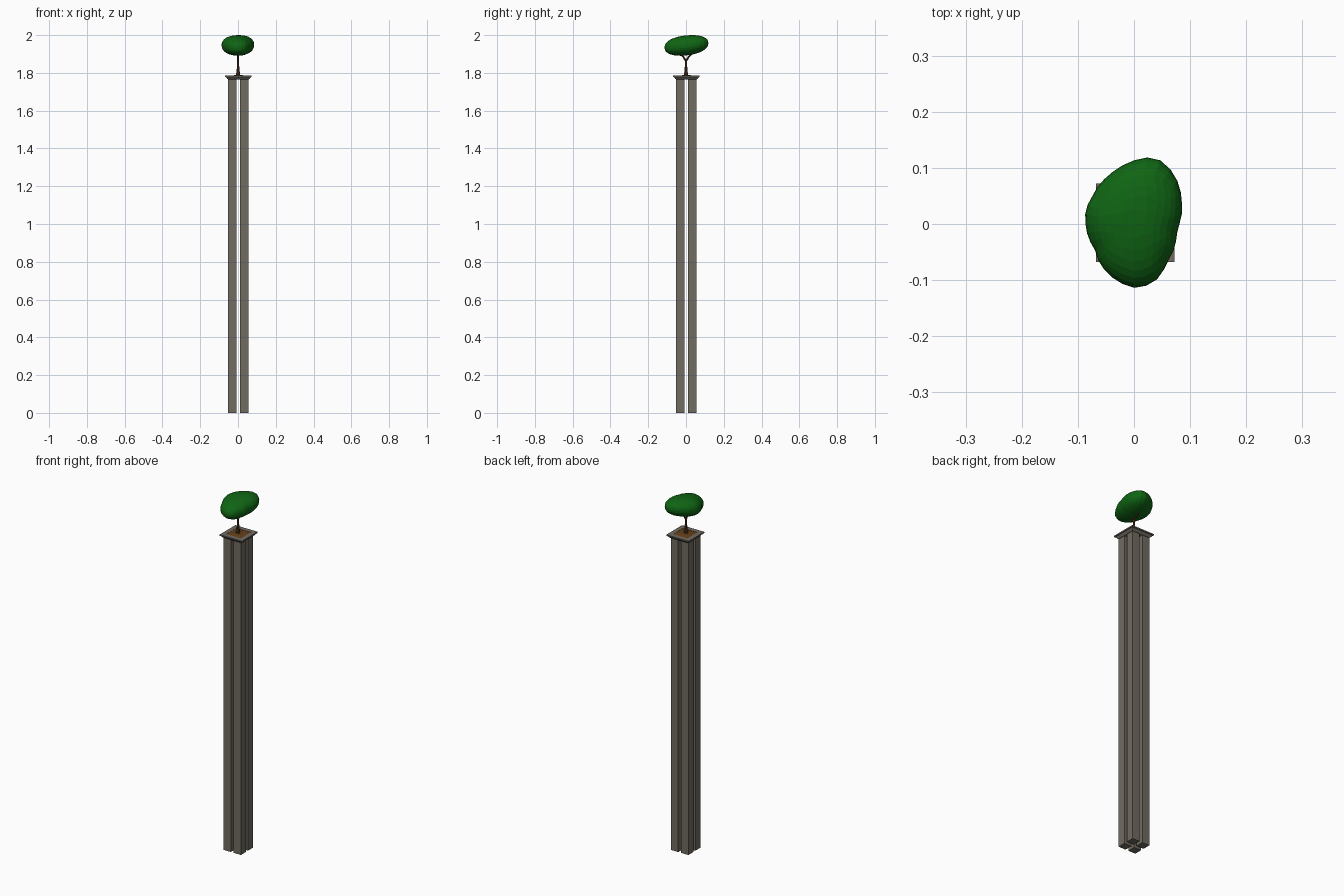
import bpy, bmesh, math
from mathutils import Vector

if "Cube" in bpy.data.objects:
    bpy.data.objects.remove(bpy.data.objects["Cube"])


def material(name, rgb):
    m = bpy.data.materials.new(name)
    m.diffuse_color = (*rgb, 1)
    m.use_nodes = True
    m.node_tree.nodes["Principled BSDF"].inputs["Base Color"].default_value = m.diffuse_color
    return m


STONE = material("stone", (0.165, 0.145, 0.12))
SOIL = material("soil brown", (0.13, 0.05, 0.01))
BARK = material("bark brown", (0.085, 0.035, 0.012))
LEAF = material("leaf green", (0.005, 0.13, 0.007))
C = 0.0025  # the stonework sits slightly off the origin


def make(name, bm, mat):
    bmesh.ops.recalc_face_normals(bm, faces=bm.faces)
    me = bpy.data.meshes.new(name)
    bm.to_mesh(me)
    bm.free()
    me.materials.append(mat)
    ob = bpy.data.objects.new(name, me)
    bpy.context.collection.objects.link(ob)
    return ob


def loft(name, rings, mat, close=True):
    """Skin a list of vertex rings with quads and cap both ends."""
    bm = bmesh.new()
    vs = [[bm.verts.new(p) for p in r] for r in rings]
    n = len(rings[0])
    for a, b in zip(vs, vs[1:]):
        for i in range(n):
            bm.faces.new((a[i], a[(i + 1) % n], b[(i + 1) % n], b[i]))
    if close:
        bm.faces.new(vs[0])
        bm.faces.new(vs[-1])
    return make(name, bm, mat)


def square(h, z, cx=C, cy=C):
    return [(cx + sx * h, cy + sy * h, z) for sx, sy in ((-1, -1), (1, -1), (1, 1), (-1, 1))]


def tube(name, path, mat, n=8):
    """Round limb along points (x, y, z, radius)."""
    rings = []
    for i, p in enumerate(path):
        a, b = path[max(i - 1, 0)], path[min(i + 1, len(path) - 1)]
        q = Vector(b[:3]) - Vector(a[:3])
        rot = Vector((0, 0, 1)).rotation_difference(q)
        rings.append([Vector(p[:3]) + rot @ Vector((p[3] * math.cos(t), p[3] * math.sin(t), 0))
                      for t in (2 * math.pi * k / n for k in range(n))])
    return loft(name, rings, mat)


# four square shafts
for sx, nx in ((-1, "left"), (1, "right")):
    for sy, ny in ((-1, "front"), (1, "back")):
        x, y = sx * 0.0315 + 0.001, sy * 0.0315 + 0.001
        loft(f"{ny}_{nx}_shaft", [square(0.0225, 0, x, y), square(0.0225, 1.77, x, y)], STONE)

# flared capital with recessed planting bed
loft("capital", [square(h, z) for h, z in
                 ((0.054, 1.765), (0.058, 1.767), (0.066, 1.777), (0.07, 1.778),
                  (0.07, 1.785), (0.045, 1.785), (0.045, 1.779))], STONE)
loft("soil", [square(h, z) for h, z in ((0.045, 1.778), (0.045, 1.784), (0.022, 1.788))], SOIL)

# trunk and forked branches
tube("trunk", [(0, 0, 1.78, 0.016), (0, 0, 1.79, 0.011), (0.001, 0, 1.81, 0.008),
               (0, 0, 1.84, 0.006), (0, 0, 1.873, 0.006)], BARK)
for s, nm in ((-1, "front"), (1, "back")):
    tube(f"{nm}_branch", [(0, 0, 1.862, 0.005), (0, s * 0.012, 1.882, 0.005),
                          (0, s * 0.03, 1.9, 0.004), (0, s * 0.04, 1.925, 0.003)], BARK)

# canopy: rounded block fitted to an egg-shaped plan outline
OUT = [(.081, 0), (.085, .04), (.074, .084), (.051, .112), (.02, .119), (-.008, .11),
       (-.044, .0875), (-.074, .05), (-.0866, .023), (-.0866, .005), (-.07, -.045),
       (-.051, -.084), (-.026, -.104), (.006, -.115), (.038, -.102), (.06, -.066), (.076, -.018)]
POLAR = [(math.atan2(y, x) % math.tau, math.hypot(x, y)) for x, y in OUT]
POLAR.append((math.tau, POLAR[0][1]))


def radius(t):
    for (a, r), (b, s) in zip(POLAR, POLAR[1:]):
        if a <= t <= b:
            return r + (s - r) * (t - a) / (b - a)
    return POLAR[0][1]


bm = bmesh.new()
bmesh.ops.create_cube(bm, size=2)
bmesh.ops.subdivide_edges(bm, edges=bm.edges, cuts=7, use_grid_fill=True)
for v in bm.verts:
    d = Vector([math.tan(c * math.pi / 4) for c in v.co]).normalized()
    h = math.hypot(d.x, d.y)
    r = radius(math.atan2(d.y, d.x) % math.tau) * h ** 0.9 if h > 1e-6 else 0
    x, y = (r * d.x / h, r * d.y / h) if h > 1e-6 else (0, 0)
    z = 1.944 + 0.1 * y + 0.053 * math.copysign(abs(d.z) ** 0.9, d.z)
    v.co = (x, y, z)
top = max(v.co.z for v in bm.verts)
for v in bm.verts:
    v.co.z += 2.0 - top
make("canopy", bm, LEAF)
